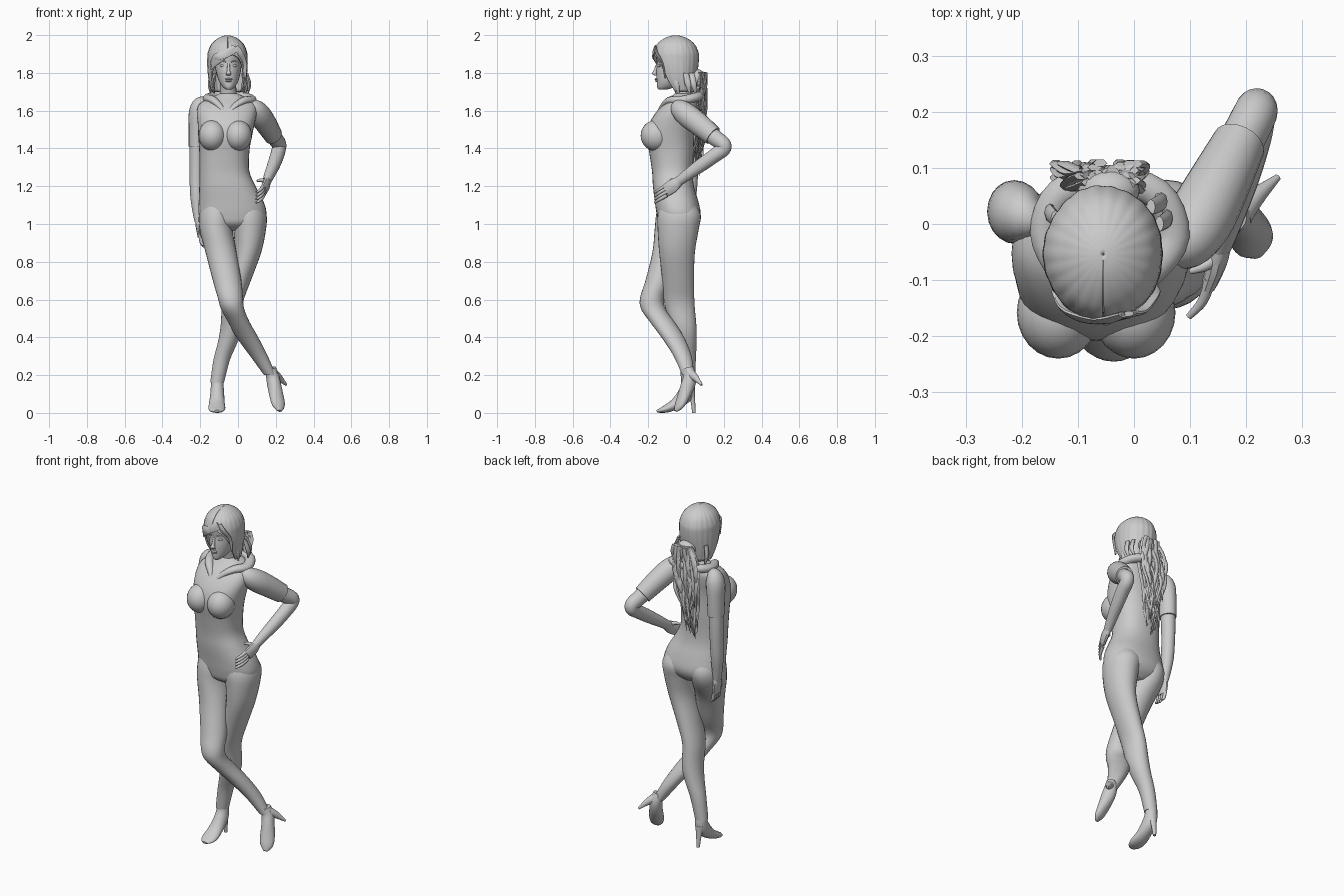
import bpy, bmesh, math, random
from mathutils import Vector

random.seed(4)


def spline(pts, k=4):
    """Catmull-Rom through rows of any width."""
    out = []
    for i in range(len(pts) - 1):
        a, b, c, d = pts[max(i - 1, 0)], pts[i], pts[i + 1], pts[min(i + 2, len(pts) - 1)]
        for s in range(k):
            t = s / k
            out.append([0.5 * (2 * q + (r - p) * t + (2 * p - 5 * q + 4 * r - w) * t * t
                               + (3 * q - p - 3 * r + w) * t ** 3) for p, q, r, w in zip(a, b, c, d)])
    return out + [list(pts[-1])]


def finish(name, bm, angle=50):
    bmesh.ops.recalc_face_normals(bm, faces=bm.faces)
    me = bpy.data.meshes.new(name)
    bm.to_mesh(me)
    bm.free()
    ob = bpy.data.objects.new(name, me)
    bpy.context.collection.objects.link(ob)
    bpy.ops.object.select_all(action='DESELECT')
    ob.select_set(True)
    bpy.context.view_layer.objects.active = ob
    bpy.ops.object.shade_smooth_by_angle(angle=math.radians(angle))
    return ob


def skin(name, paths, side=None, n=20, power=2.0, k=4):
    """Skin tubes along rows (x, y, z, ra, rb); without side the rings lie flat."""
    bm = bmesh.new()
    for path in paths:
        p = spline(path, k)
        rings = []
        for i, (x, y, z, ra, rb) in enumerate(p):
            u, v = Vector((1, 0, 0)), Vector((0, 1, 0))
            if side:
                t = (Vector(p[min(i + 1, len(p) - 1)][:3]) - Vector(p[max(i - 1, 0)][:3])).normalized()
                s = Vector(side)
                u = (s - t * s.dot(t)).normalized()
                v = t.cross(u)
            ring = []
            for j in range(n):
                a = 2 * math.pi * j / n
                c, s = math.cos(a), math.sin(a)
                c = math.copysign(abs(c) ** (2 / power), c)
                s = math.copysign(abs(s) ** (2 / power), s)
                ring.append(bm.verts.new(Vector((x, y, z)) + u * c * max(ra, .001) + v * s * max(rb, .001)))
            rings.append(ring)
        for a, b in zip(rings, rings[1:]):
            for j in range(n):
                bm.faces.new((a[j], a[(j + 1) % n], b[(j + 1) % n], b[j]))
        bm.faces.new(rings[0])
        bm.faces.new(rings[-1])
    return finish(name, bm)


def slab(name, rows, power=2.0, n=28):
    """Loft of level slices given as (z, x0, x1, y0, y1)."""
    return skin(name, [[((a + b) / 2, (c + d) / 2, z, (b - a) / 2, (d - c) / 2)
                        for z, a, b, c, d in rows]], n=n, power=power)


def ball(name, loc, size):
    bm = bmesh.new()
    bmesh.ops.create_uvsphere(bm, u_segments=24, v_segments=14, radius=1)
    bmesh.ops.scale(bm, vec=size, verts=bm.verts)
    bmesh.ops.translate(bm, vec=loc, verts=bm.verts)
    return finish(name, bm)


# Torso and bust
slab("torso", [(.965, -.09, .03, -.09, .02), (1.0, -.18, .12, -.14, .06), (1.05, -.208, .15, -.155, .078),
               (1.12, -.208, .135, -.165, .065), (1.2, -.205, .093, -.175, .042), (1.28, -.204, .06, -.18, .035),
               (1.38, -.205, .06, -.195, .04), (1.46, -.21, .073, -.208, .043), (1.53, -.213, .088, -.195, .05),
               (1.59, -.218, .1, -.16, .06), (1.635, -.205, .095, -.12, .065), (1.665, -.155, .05, -.085, .06),
               (1.69, -.1, .0, -.06, .045)], power=2.3, n=36)
for tag, x in (("right", -.135), ("left", .0)):
    ball(tag + "_bust", (x, -.158, 1.468), (.074, .082, .082))

# Legs, the right one crossing in front
slab("right_leg", [(1.12, -.19, -.04, -.14, .04), (1.05, -.207, -.025, -.158, .074), (.97, -.203, -.028, -.166, .055),
                   (.85, -.172, -.008, -.178, -.02), (.7, -.133, .018, -.215, -.075), (.61, -.107, .026, -.243, -.115),
                   (.55, -.09, .033, -.238, -.108), (.48, -.052, .062, -.19, -.06), (.4, -.008, .107, -.13, -.01),
                   (.3, .065, .158, -.065, .03), (.2, .138, .202, -.02, .042)])
slab("left_leg", [(1.12, -.02, .12, -.13, .04), (1.05, -.04, .151, -.15, .078), (.97, -.025, .148, -.15, .067),
                  (.85, -.02, .123, -.142, .047), (.7, -.055, .068, -.125, .042), (.58, -.083, .026, -.115, .045),
                  (.46, -.092, .02, -.083, .055), (.38, -.105, .0, -.063, .056), (.28, -.13, -.043, -.037, .052),
                  (.16, -.147, -.074, -.025, .046)])

# High-heeled shoes
skin("left_shoe", [[(-.11, .012, .19, .03, .028), (-.11, .012, .14, .034, .036), (-.11, -.005, .095, .037, .042),
                    (-.112, -.055, .048, .042, .03), (-.112, -.1, .024, .045, .022), (-.112, -.135, .013, .036, .013),
                    (-.112, -.155, .009, .015, .006)]], side=(1, 0, 0))
skin("left_heel", [[(-.11, .022, .125, .03, .026), (-.11, .034, .08, .018, .014), (-.11, .042, .0, .009, .009)]])
skin("right_shoe", [[(.172, .012, .235, .03, .028), (.183, .02, .19, .034, .036), (.193, .008, .14, .036, .038),
                     (.207, -.018, .075, .04, .028), (.216, -.038, .035, .034, .02),
                     (.221, -.055, .01, .012, .007)]], side=(.85, .5, 0))
skin("right_heel", [[(.187, .022, .205, .03, .03), (.215, .047, .188, .02, .018),
                     (.256, .083, .148, .006, .006)]], side=(0, 0, 1))

# Arms with short sleeves
skin("right_sleeve", [[(-.165, .0, 1.652, .02, .02), (-.195, .012, 1.635, .042, .045), (-.21, .02, 1.59, .05, .056),
                       (-.215, .024, 1.5, .046, .054), (-.217, .026, 1.41, .044, .05)]], side=(1, 0, 0))
skin("right_arm", [[(-.216, .024, 1.5, .04, .044), (-.219, .027, 1.36, .038, .041), (-.22, .025, 1.25, .036, .038),
                    (-.219, .018, 1.15, .034, .036), (-.212, .008, 1.05, .026, .027),
                    (-.208, .003, 1.01, .02, .025)]], side=(1, 0, 0))
skin("left_sleeve", [[(.05, -.055, 1.635, .02, .03), (.085, -.035, 1.612, .05, .05), (.115, .005, 1.577, .06, .062),
                      (.15, .07, 1.527, .056, .06), (.187, .143, 1.467, .048, .053)]], side=(1, -.4, 0))
skin("left_arm", [[(.16, .09, 1.51, .04, .044), (.195, .155, 1.455, .04, .043), (.216, .197, 1.424, .039, .04),
                   (.216, .197, 1.397, .037, .04), (.208, .155, 1.365, .037, .038), (.19, .085, 1.315, .034, .036),
                   (.167, .01, 1.262, .028, .03), (.152, -.04, 1.225, .022, .026)]], side=(1, -.3, 0))

# Hands: a palm, four fingers and a thumb
skin("right_hand", [[(-.208, .004, 1.03, .02, .024), (-.206, .0, .98, .017, .036), (-.2, -.003, .93, .013, .035)]]
     + [[(-.2, y, .94, .01, .01), (-.193, y - .003, .9, .009, .009), (-.18, y - .004, .875 + abs(y) * .4, .005, .005)]
        for y in (-.03, -.012, .006, .024)]
     + [[(-.205, -.025, 1.0, .011, .011), (-.195, -.05, .96, .01, .01), (-.19, -.052, .93, .005, .005)]],
     side=(1, 0, 0), n=10)
skin("left_hand", [[(.155, -.03, 1.232, .02, .024), (.148, -.068, 1.203, .018, .036), (.135, -.105, 1.178, .014, .034)]]
     + [[(.136, -.1, 1.18 + d, .01, .01), (.122, -.138, 1.158 + d, .009, .009), (.098, -.165, 1.14 + d, .006, .006)]
        for d in (-.027, -.009, .009, .027)]
     + [[(.15, -.06, 1.22, .012, .012), (.125, -.075, 1.232, .01, .01), (.1, -.085, 1.228, .005, .005)]],
     side=(1, -.3, 0), n=10)

# Neck, head and facial features
skin("neck", [[(-.052, .005, 1.63, .058, .055), (-.052, -.01, 1.69, .044, .046), (-.052, -.03, 1.78, .043, .048)]])
slab("head", [(1.712, -.063, -.035, -.145, -.1), (1.725, -.08, -.018, -.153, -.06), (1.755, -.1, .001, -.155, -.02),
              (1.8, -.115, .013, -.158, .02), (1.85, -.124, .02, -.154, .04), (1.9, -.125, .021, -.158, .04),
              (1.95, -.105, .0, -.13, .02), (1.975, -.08, -.03, -.09, -.02)])
skin("nose", [[(-.05, -.152, 1.85, .006, .005), (-.05, -.163, 1.81, .009, .01), (-.05, -.168, 1.797, .014, .013),
               (-.05, -.158, 1.785, .01, .006)]], n=12)
ball("upper_lip", (-.05, -.157, 1.767), (.02, .009, .005))
ball("lower_lip", (-.05, -.155, 1.758), (.017, .009, .006))
for tag, s in (("right", -1), ("left", 1)):
    ball(tag + "_eye", (-.051 + s * .03, -.139, 1.838), (.014, .009, .007))
    skin(tag + "_brow", [[(-.051 + s * a, y, z, .003, .003) for a, y, z in
                          ((.015, -.155, 1.858), (.032, -.144, 1.863), (.047, -.127, 1.857))]], side=(0, 0, 1), n=8)

# Bobbed hair shell: streaked, with an opening for the face
bm = bmesh.new()
prev, cols = None, 120
for z, rx, ry, cy, gap in spline([(1.7, .083, .07, -.03, 66), (1.76, .098, .095, -.043, 58),
                                  (1.83, .105, .115, -.052, 50), (1.88, .105, .12, -.053, 32), (1.91, .102, .117, -.053, 3),
                                  (1.95, .086, .1, -.054, 1), (1.978, .058, .068, -.054, .5),
                                  (1.994, .028, .033, -.054, .5), (1.999, .002, .002, -.054, .5)], 3):
    g = math.radians(max(gap, .5))
    row = []
    for j in range(cols + 1):
        a = g + (2 * math.pi - 2 * g) * j / cols
        r = 1 + .018 * abs(math.sin(a * 11)) + .008 * math.sin(a * 5)
        row.append(bm.verts.new((-.055 - rx * r * math.sin(a), cy - ry * r * math.cos(a), z)))
    if prev:
        for j in range(cols):
            bm.faces.new((prev[j], prev[j + 1], row[j + 1], row[j]))
    prev = row
hair = finish("hair_cap", bm, 40)
hair.modifiers.new("thickness", 'SOLIDIFY').thickness = .01

# Swept fringe and loose side locks
skin("fringe", [[(-.02 + i * .004, -.162, 1.94 - i * .006, .005, .012), (-.06 - i * .003, -.172, 1.905 - i * .003, .006, .02),
                 (-.105 - i * .004, -.158, 1.865 + i * .007, .006, .017), (-.143, -.12, 1.82 + i * .012, .004, .005)]
                for i in range(4)]
     + [[(-.01, -.16, 1.94, .005, .012), (.012, -.155, 1.905, .006, .016), (.035, -.125, 1.85, .005, .012),
         (.038, -.11, 1.77, .004, .005)]], side=(0, -1, .2), n=10)
skin("side_locks", [[(x, y, 1.8, .008, .014), (x + d, y + .01, 1.74, .01, .016), (x + d * .5, y + .02, 1.69, .003, .004)]
                    for x, y, d in ((.045, .0, .015), (.03, .03, .02), (-.14, .01, -.01), (-.12, -.05, -.012),
                                    (.025, -.06, .01))], n=8)

# Tied ponytail of wavy strands
ball("hair_tie", (-.045, .06, 1.775), (.055, .04, .045))
strands = []
for i in range(44):
    off, ph, depth = random.uniform(-.06, .06), random.uniform(0, 6.28), random.uniform(-.012, .022)
    end = random.uniform(1.24, 1.5)
    path = []
    for s in range(8):
        t = s / 7
        z = 1.8 + (end - 1.8) * t
        back = .078 if z > 1.55 else .078 - (1.55 - z) * .1
        spread = .55 + .9 * math.sin(math.pi * min(t + .1, 1)) ** .7
        path.append((-.045 - .04 * t + off * spread * .85 + .009 * math.sin(ph + t * 9),
                     back + depth + .01 * math.sin(ph * 2 + t * 11), z,
                     .012 * (1 - t ** 3) + .001, .006 * (1 - t ** 3) + .001))
    strands.append(path)
skin("ponytail", strands, side=(1, 0, 0), n=6, k=3)

# Soft collar meeting in a V at the chest
skin("collar", [[(-.06, -.155, 1.57, .008, .008), (-.025, -.125, 1.617, .014, .018), (.03, -.085, 1.653, .02, .026),
                 (.07, -.02, 1.655, .024, .03), (.04, .055, 1.672, .024, .028), (-.05, .075, 1.682, .024, .028),
                 (-.13, .055, 1.675, .024, .028), (-.16, -.015, 1.665, .022, .026), (-.13, -.085, 1.655, .02, .024),
                 (-.09, -.125, 1.617, .014, .018), (-.06, -.155, 1.57, .008, .008)]], side=(0, 0, 1), n=14)
